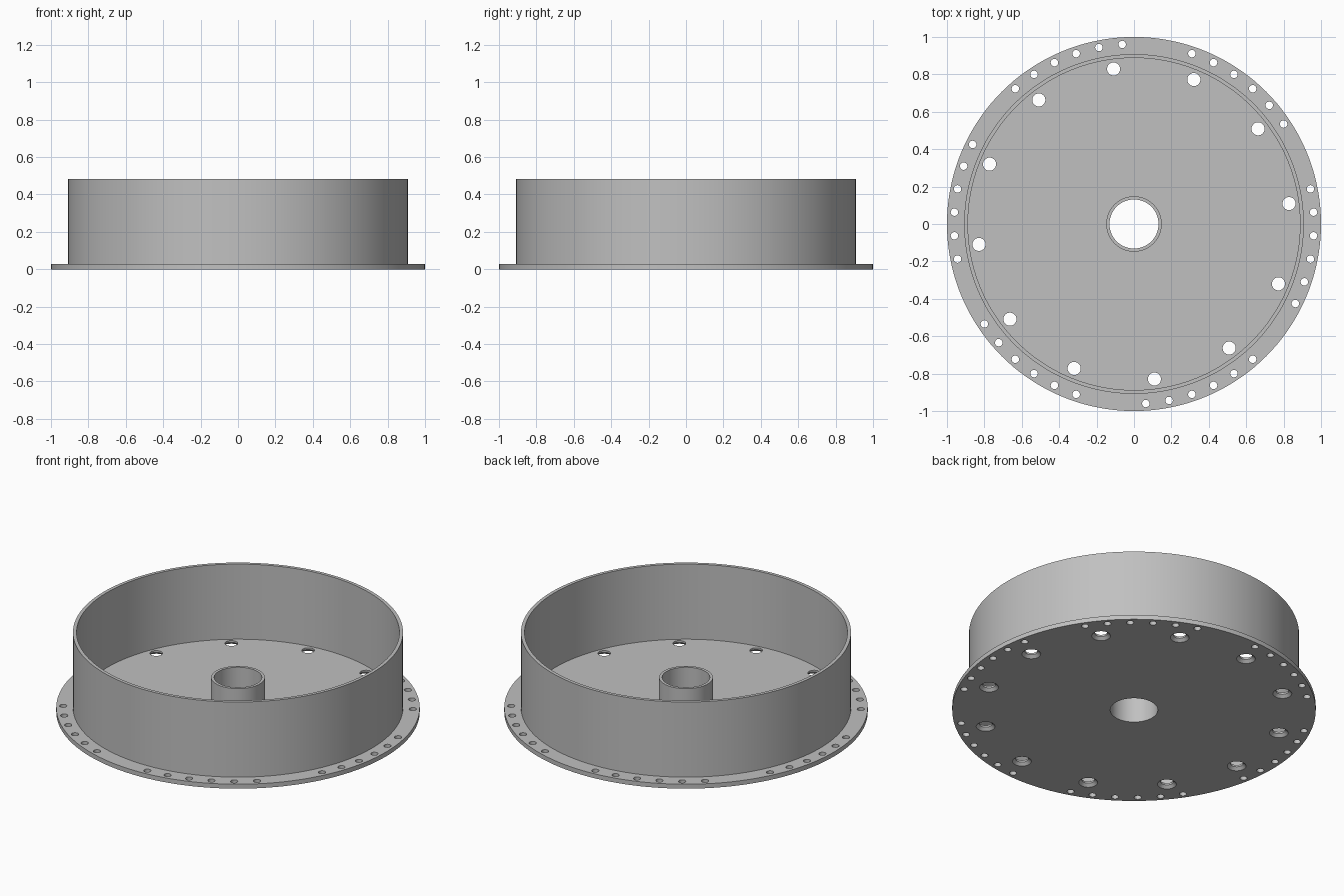
import bpy, bmesh
from math import cos, sin, pi, radians

cube = bpy.data.objects.get("Cube")
if cube:
    bpy.data.objects.remove(cube, do_unlink=True)

PLATE_T = 0.027
BORE_R = 0.131
SEGS = 144

grey = bpy.data.materials.new("plain_grey")
grey.use_nodes = True
colour = (0.53, 0.53, 0.53, 1.0)
grey.diffuse_color = colour
grey.node_tree.nodes["Principled BSDF"].inputs["Base Color"].default_value = colour


def add_turned(bm, profile, segs, centre=(0, 0), solid=False):
    """Turn (radius, z) points about a vertical axis; solid caps the ends."""
    rings = [[bm.verts.new((centre[0] + r * cos(2 * pi * i / segs),
                            centre[1] + r * sin(2 * pi * i / segs), z))
              for i in range(segs)] for r, z in profile]
    pairs = list(zip(rings, rings[1:]))
    if solid:
        bm.faces.new(rings[0][::-1])
        bm.faces.new(rings[-1])
    else:
        pairs.append((rings[-1], rings[0]))
    for a, b in pairs:
        for i in range(segs):
            j = (i + 1) % segs
            bm.faces.new((a[i], a[j], b[j], b[i]))


def make_object(name, bm):
    bmesh.ops.recalc_face_normals(bm, faces=bm.faces)
    mesh = bpy.data.meshes.new(name)
    bm.to_mesh(mesh)
    bm.free()
    mesh.materials.append(grey)
    obj = bpy.data.objects.new(name, mesh)
    bpy.context.collection.objects.link(obj)
    return obj


def activate(obj):
    bpy.ops.object.select_all(action='DESELECT')
    obj.select_set(True)
    bpy.context.view_layer.objects.active = obj


def tube(name, outer, inner, z0, z1):
    bm = bmesh.new()
    add_turned(bm, [(outer, z0), (outer, z1), (inner, z1), (inner, z0)], SEGS)
    return make_object(name, bm)


def polar(radius, degrees):
    return radius * cos(radians(degrees)), radius * sin(radians(degrees))


# Base plate, drum wall and central boss
plate = tube("base_plate", 1.0, BORE_R, 0, PLATE_T)
wall = tube("drum_wall", 0.908, 0.888, PLATE_T, 0.483)
boss = tube("centre_boss", 0.148, BORE_R, PLATE_T, 0.21)

# Hole cutters: countersunk floor holes and six groups of six rim holes
bm = bmesh.new()
for k in range(12):
    add_turned(bm, [(0.052, -0.01), (0.052, 0), (0.035, 0.016), (0.035, 0.05)],
               32, polar(0.836, 7.5 + 30 * k), solid=True)
for group in range(6):
    for k in range(6):
        add_turned(bm, [(0.02, -0.01), (0.02, 0.05)], 24,
                   polar(0.962, 33.75 + 60 * group + 7.5 * k), solid=True)
cutter = make_object("hole_cutter", bm)
cutter.hide_render = True

# Drill the plate
drill = plate.modifiers.new("drill", 'BOOLEAN')
drill.operation = 'DIFFERENCE'
drill.solver = 'EXACT'
drill.object = cutter
activate(plate)
bpy.ops.object.modifier_apply(modifier=drill.name)
bpy.data.objects.remove(cutter, do_unlink=True)

# Smooth round sides, crisp rims
for obj in (plate, wall, boss):
    activate(obj)
    bpy.ops.object.shade_smooth_by_angle(angle=radians(30))
